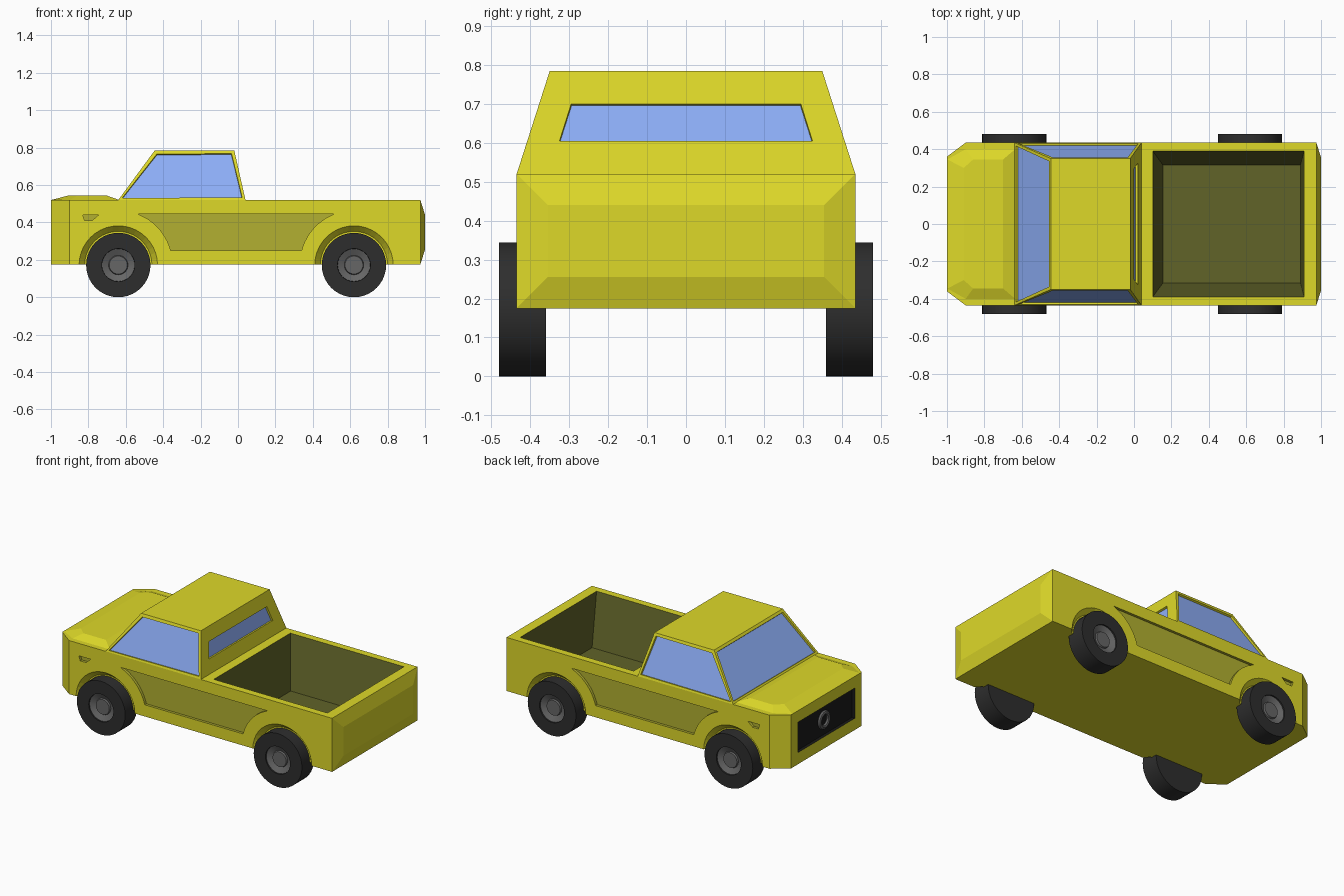
import bpy, bmesh
from math import sin, cos, pi, radians, sqrt

if "Cube" in bpy.data.objects:
    bpy.data.objects.remove(bpy.data.objects["Cube"])


def material(name, rgb):
    m = bpy.data.materials.new(name)
    lin = [c / 12.92 if c < 0.04 else ((c + 0.055) / 1.055) ** 2.4 for c in rgb]
    m.diffuse_color = (*lin, 1)
    m.use_nodes = True
    m.node_tree.nodes["Principled BSDF"].inputs["Base Color"].default_value = m.diffuse_color
    return m


YELLOW = material("yellow_paint", (0.87, 0.85, 0.16))
SHADE = material("dark_yellow_paint", (0.70, 0.69, 0.19))
OLIVE = material("bed_lining", (0.38, 0.39, 0.16))
GLASS = material("blue_glass", (0.56, 0.69, 0.98))
BLACK = material("black_trim", (0.10, 0.10, 0.10))
RUBBER = material("rubber", (0.18, 0.18, 0.18))
HUB = material("hub_grey", (0.40, 0.40, 0.40))


def finish(name, bm, mat):
    bmesh.ops.recalc_face_normals(bm, faces=bm.faces[:])
    me = bpy.data.meshes.new(name)
    bm.to_mesh(me)
    bm.free()
    me.materials.append(mat)
    ob = bpy.data.objects.new(name, me)
    bpy.context.collection.objects.link(ob)
    return ob


def loft(name, ring_a, ring_b, mat):
    """Closed solid between two rings with the same number of points."""
    bm = bmesh.new()
    a = [bm.verts.new(p) for p in ring_a]
    b = [bm.verts.new(p) for p in ring_b]
    n = len(a)
    bm.faces.new(a)
    bm.faces.new(b)
    for i in range(n):
        j = (i + 1) % n
        bm.faces.new((a[i], a[j], b[j], b[i]))
    return finish(name, bm, mat)


def lathe(name, profile, cx, cz, side, mat, seg=40):
    """Revolve (radius, y) points about a y-parallel axis."""
    bm = bmesh.new()
    rings = []
    for r, y in profile:
        rings.append([bm.verts.new((cx + r * cos(2 * pi * i / seg), y * side,
                                    cz + r * sin(2 * pi * i / seg))) for i in range(seg)])
    for p, q in zip(rings, rings[1:]):
        for i in range(seg):
            j = (i + 1) % seg
            bm.faces.new((p[i], p[j], q[j], q[i]))
    bm.faces.new(rings[0])
    bm.faces.new(rings[-1])
    ob = finish(name, bm, mat)
    bpy.context.view_layer.objects.active = ob
    ob.select_set(True)
    bpy.ops.object.shade_smooth_by_angle(angle=radians(30))
    ob.select_set(False)
    return ob


def cut(target, cutter):
    cutter.hide_render = True
    mod = target.modifiers.new("cut", 'BOOLEAN')
    mod.operation = 'DIFFERENCE'
    mod.solver = 'EXACT'
    mod.material_mode = 'TRANSFER'
    mod.object = cutter
    bpy.context.view_layer.objects.active = target
    bpy.ops.object.modifier_apply(modifier=mod.name)
    bpy.data.objects.remove(cutter)


def mirrored(half):
    """Plan outline from its +y half."""
    return half + [(x, -y) for x, y in reversed(half)]


def at_z(points, z):
    return [(x, y, z) for x, y in points]


def at_y(points, y):
    return [(x, y, z) for x, z in points]


def rect_yz(x, y, z0, z1):
    return [(x, -y, z0), (x, y, z0), (x, y, z1), (x, -y, z1)]


LOW, DECK, HALF = 0.175, 0.52, 0.435
WHEEL_X, WHEEL_R = (-0.64, 0.62), 0.172

# Lower body with chamfered front corners
plan = mirrored([(-1, 0.36), (-0.9, HALF), (0.975, HALF)])
body = loft("body", at_z(plan, LOW), at_z(plan, DECK), YELLOW)

# Raised centre of the tailgate
loft("tailgate", rect_yz(0.975, HALF, LOW, DECK), rect_yz(1.0, 0.355, 0.255, 0.44), YELLOW)

# Cargo bed opening
cut(body, loft("bed_cutter",
               at_z(mirrored([(0.10, 0.39), (0.91, 0.39)]), DECK + 0.002),
               at_z(mirrored([(0.155, 0.315), (0.89, 0.315)]), 0.19), OLIVE))

# Grille recess
cut(body, loft("grille_cutter", rect_yz(-1.05, 0.29, 0.25, 0.445),
               rect_yz(-0.98, 0.29, 0.25, 0.445), BLACK))

# Door panel outline: arcs concentric with the wheels
panel = []
for wx, sgn in zip(WHEEL_X, (1, -1)):
    arc = []
    for i in range(9):
        z = 0.25 + 0.195 * i / 8
        arc.append((wx + sgn * sqrt(0.29 ** 2 - (z - LOW) ** 2), z))
    panel += arc if sgn > 0 else arc[::-1]
marker = [(-0.83, 0.44), (-0.745, 0.44), (-0.78, 0.41), (-0.82, 0.41)]


def circle(cx, r, seg=40):
    return [(cx + r * cos(2 * pi * i / seg), WHEEL_R + r * sin(2 * pi * i / seg))
            for i in range(seg)]


# Side recesses and wheel arches
for s in (1, -1):
    for shape in (panel, marker):
        cut(body, loft("panel_cutter", at_y(shape, s * 0.5), at_y(shape, s * 0.418), SHADE))
    for wx in WHEEL_X:
        cut(body, loft("arch_cutter", at_y(circle(wx, 0.214), s * 0.44),
                       at_y(circle(wx, 0.18), s * 0.40), YELLOW))

# Hood bulge
loft("hood", at_z(mirrored([(-0.998, 0.345), (-0.9, 0.40), (-0.635, 0.40)]), DECK),
     at_z(mirrored([(-0.91, 0.30), (-0.86, 0.345), (-0.70, 0.345)]), 0.543), YELLOW)

# Cab with recessed windows
cab = loft("cab", at_z(mirrored([(-0.64, HALF), (0.04, HALF)]), DECK),
           at_z(mirrored([(-0.445, 0.35), (-0.02, 0.35)]), 0.785), YELLOW)
cab.data.materials.append(GLASS)
bm = bmesh.new()
bm.from_mesh(cab.data)
bm.normal_update()
for face in [f for f in bm.faces if abs(f.normal.z) < 0.95]:
    rear = face.normal.x > 0.8
    bmesh.ops.inset_individual(bm, faces=[face], thickness=0.023)
    if rear:
        for v in face.verts:
            top = v.co.z > 0.65
            z, y = (0.70, 0.295) if top else (0.605, 0.325)
            v.co = (0.04 - 0.06 * (z - DECK) / 0.265, y if v.co.y > 0 else -y, z)
    face.normal_update()
    bmesh.ops.inset_individual(bm, faces=[face], thickness=0.002, depth=-0.012)
    face.material_index = 1
bm.to_mesh(cab.data)
bm.free()

# Plain ring in the grille
bpy.ops.mesh.primitive_torus_add(major_radius=0.045, minor_radius=0.014, major_segments=24,
                                 minor_segments=8, location=(-0.982, 0, 0.347),
                                 rotation=(0, pi / 2, 0))
ring = bpy.context.object
ring.name = "grille_ring"
ring.data.materials.append(HUB)
bpy.ops.object.shade_smooth_by_angle(angle=radians(40))
ring.select_set(False)

# Wheels: tyre with a dished hub
for end, wx in zip(("front", "rear"), WHEEL_X):
    for side, s in (("left", -1), ("right", 1)):
        lathe(f"{end}_{side}_tyre", [(0.08, 0.36), (WHEEL_R, 0.36), (WHEEL_R, 0.48),
                                     (0.088, 0.48), (0.086, 0.45)], wx, WHEEL_R, s, RUBBER)
        lathe(f"{end}_{side}_hub", [(0.087, 0.44), (0.087, 0.472), (0.052, 0.455),
                                    (0.048, 0.465)], wx, WHEEL_R, s, HUB)
